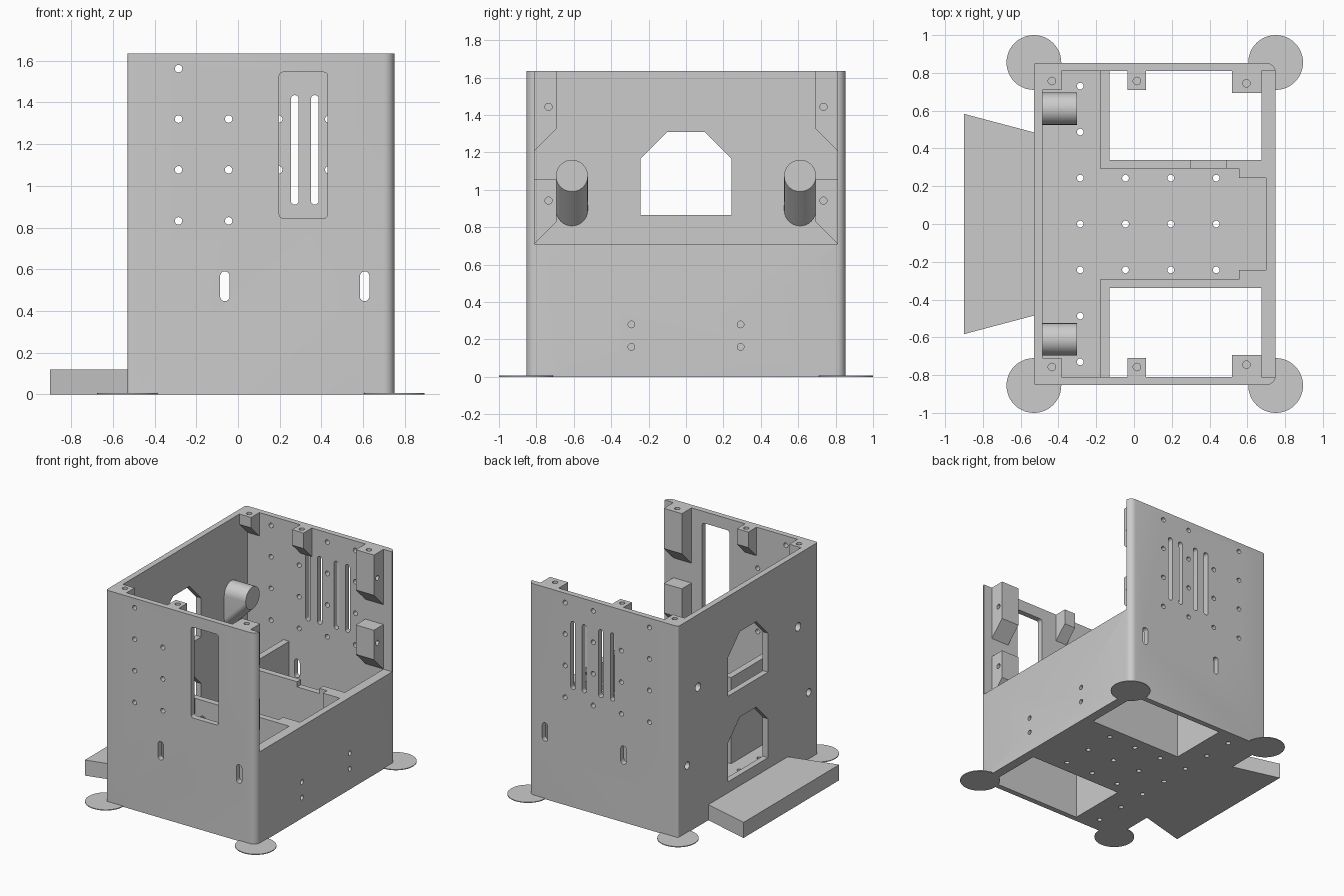
import bpy, bmesh, math
from mathutils import Vector

if "Cube" in bpy.data.objects:
    bpy.data.objects.remove(bpy.data.objects["Cube"])

grey = bpy.data.materials.new("light_grey")
grey.diffuse_color = (0.6, 0.6, 0.6, 1)
grey.use_nodes = True
grey.node_tree.nodes["Principled BSDF"].inputs["Base Color"].default_value = grey.diffuse_color
AX = {'x': lambda u, v, w: (w, u, v), 'y': lambda u, v, w: (u, w, v), 'z': lambda u, v, w: (u, v, w)}
H, IN = 1.635, 0.81          # wall height, inner half depth
LEFT, RIGHT, LOW = -0.485, 0.75, 0.71


def prism(bm, pts, axis, a, b):
    """Extrude a 2D outline along an axis from a to b."""
    f = AX[axis]
    lo = [bm.verts.new(f(u, v, a)) for u, v in pts]
    hi = [bm.verts.new(f(u, v, b)) for u, v in pts]
    n = len(pts)
    faces = [bm.faces.new(lo), bm.faces.new(hi)]
    faces += [bm.faces.new((lo[i], lo[(i + 1) % n], hi[(i + 1) % n], hi[i])) for i in range(n)]
    bmesh.ops.recalc_face_normals(bm, faces=faces)


def rect(u0, u1, v0, v1):
    return [(u0, v0), (u1, v0), (u1, v1), (u0, v1)]


def arc(u, v, r, a0, a1, n):
    return [(u + r * math.cos(math.radians(a0 + (a1 - a0) * i / n)),
             v + r * math.sin(math.radians(a0 + (a1 - a0) * i / n))) for i in range(n + 1)]


def circle(u, v, r, n=24):
    return arc(u, v, r, 0, 360, n)[:-1]


def slot(u, z0, z1, r):
    return arc(u, z1 - r, r, 0, 180, 8) + arc(u, z0 + r, r, 180, 360, 8)


def rounded(u0, u1, v0, v1, r0, r1, n=6):
    """Rectangle with corner radius r0 on the low side and r1 on the high side."""
    return (arc(u1 - r1, v1 - r1, r1, 0, 90, n) + arc(u0 + r0, v1 - r0, r0, 90, 180, n)
            + arc(u0 + r0, v0 + r0, r0, 180, 270, n) + arc(u1 - r1, v0 + r1, r1, 270, 360, n))


def make(name, bm):
    me = bpy.data.meshes.new(name)
    bm.to_mesh(me)
    bm.free()
    ob = bpy.data.objects.new(name, me)
    bpy.context.collection.objects.link(ob)
    me.materials.append(grey)
    return ob


def cut(ob, prisms):
    """Subtract a group of separate prisms from an object."""
    bm = bmesh.new()
    for p in prisms:
        prism(bm, *p)
    cutter = make("cutter", bm)
    cutter.hide_render = True
    mod = ob.modifiers.new("cut", 'BOOLEAN')
    mod.operation, mod.solver, mod.object = 'DIFFERENCE', 'EXACT', cutter
    bpy.context.view_layer.objects.active = ob
    bpy.ops.object.modifier_apply(modifier=mod.name)
    bpy.data.objects.remove(cutter)


def smooth(ob):
    bpy.ops.object.select_all(action='DESELECT')
    ob.select_set(True)
    bpy.context.view_layer.objects.active = ob
    bpy.ops.object.shade_smooth_by_angle(angle=math.radians(30))


def solid(name, *p, cuts=()):
    bm = bmesh.new()
    prism(bm, *p)
    ob = make(name, bm)
    if cuts:
        cut(ob, cuts)
    smooth(ob)
    return ob


# Case: rounded block, hollowed above the low right wall
case = solid("case", rounded(-0.53, RIGHT, -0.853, 0.853, 0.015, 0.05), 'z', 0, H,
             cuts=[(rect(LEFT, 1, -IN, IN), 'z', LOW, 2)])

# T-shaped lower bay and two open wells through the floor
half = [(LEFT, -IN), (-0.18, -IN), (-0.18, -0.293), (0.555, -0.293), (0.555, -0.243), (0.70, -0.243)]
bay = half + [(x, -y) for x, y in reversed(half)]
cut(case, [(bay, 'z', 0.045, 0.8)]
    + [(rect(-0.13, 0.675, *sorted((s * 0.34, s * IN))), 'z', -0.1, 0.8) for s in (-1, 1)])

# Wall openings, slots and screw holes
cols = (-0.285, -0.045, 0.195, 0.435)
rows = (0.832, 1.077, 1.32, 1.562)
cuts = [(rect(0.3, 0.49, 0.28, 0.36), 'z', 0.67, 0.8),
        (rounded(0.197, 0.43, 0.845, 1.545, 0.02, 0.02, 4), 'y', -1, -0.7)]
for x in (-0.063, 0.607):
    cuts.append((slot(x, 0.447, 0.59, 0.023), 'y', -1, 1))
for x in (0.03, 0.13, 0.272, 0.368):
    cuts.append((slot(x, 0.91, 1.435, 0.019), 'y', 0.7, 1))
for i, x in enumerate(cols):
    for j, z in enumerate(rows):
        if j < 3 or i != 1:
            cuts.append((circle(x, z, 0.018, 16), 'y', 0.7, 1))
            if i < 2:
                cuts.append((circle(x, z, 0.018, 16), 'y', -1, -0.7))
    for y in (-0.243, 0, 0.243) + ((-0.73, -0.487, 0.487, 0.73) if i == 0 else ()):
        cuts.append((circle(x, y, 0.018, 16), 'z', -0.1, 0.2))
for dz in (0, -0.66):
    win = [(-0.243, 0.865), (0.243, 0.865), (0.243, 1.165), (0.1, 1.31), (-0.1, 1.31), (-0.243, 1.165)]
    cuts.append(([(y, z + dz) for y, z in win], 'x', -0.6, -0.45))
for s in (-1, 1):
    cuts.append((circle(s * 0.61, 1.075, 0.032), 'x', -0.6, -0.45))
    cuts.append((circle(s * 0.74, 0.52, 0.028), 'x', -0.6, -0.45))
    for z in (0.16, 0.28):
        cuts.append((circle(s * 0.292, z, 0.018, 16), 'x', 0.6, 0.9))
cut(case, cuts)
smooth(case)


def boss(name, s, x0, x1, depth, top, mid, cuts):
    """Screw block on a side wall with a 45 degree underside."""
    y = IN - depth
    pts = [(s * IN, top), (s * y, top), (s * y, mid), (s * IN, mid - depth)]
    solid(name, pts, 'x', x0, x1, cuts=cuts)


for s, side in ((-1, "front"), (1, "back")):
    # Screw blocks along the rim
    boss(side + "_corner_boss", s, LEFT, -0.385, 0.1, H, H - 0.08,
         [(circle(-0.435, s * 0.757, 0.02, 16), 'z', H - 0.09, 2)])
    boss(side + "_middle_boss", s, -0.035, 0.063, 0.1, H, H - 0.12,
         [(circle(0.015, s * 0.757, 0.02, 16), 'z', H - 0.1, 2)])
    # Screw blocks for the missing upper right panel
    boss(side + "_upper_panel_boss", s, 0.52, 0.675, 0.117, H, 1.325,
         [(circle(0.595, s * 0.745, 0.02, 16), 'z', H - 0.1, 2),
          (circle(s * 0.735, 1.443, 0.019, 16), 'x', 0.58, 1)])
    boss(side + "_lower_panel_boss", s, 0.52, 0.675, 0.117, 1.055, 0.828,
         [(circle(s * 0.735, 0.942, 0.019, 16), 'x', 0.58, 1)])

    # Round post on the left wall, leaning out at 45 degrees underneath
    bm = bmesh.new()
    pts = circle(s * 0.61, 1.075, 0.085, 48)
    for x, dz in ((LEFT, 0), (LEFT, -0.183), (-0.302, 0)):
        for y, z in pts:
            bm.verts.new(Vector((x, y, z + dz)))
    res = bmesh.ops.convex_hull(bm, input=bm.verts)
    junk = {g for g in res["geom_interior"] + res["geom_unused"] if isinstance(g, bmesh.types.BMVert)}
    bmesh.ops.delete(bm, geom=list(junk), context='VERTS')
    bmesh.ops.recalc_face_normals(bm, faces=bm.faces)
    post = make(side + "_post", bm)
    cut(post, [(circle(s * 0.61, 1.075, 0.032), 'x', -0.6, -0.36)])
    smooth(post)

    # Thin round pads under the corners
    for x, end in ((-0.53, "left"), (RIGHT, "right")):
        solid(side + "_" + end + "_pad", circle(x, s * 0.855, 0.145, 48), 'z', 0, 0.006)

# Flared step outside the left wall
solid("step", [(-0.9, -0.583), (-0.53, -0.485), (-0.53, 0.485), (-0.9, 0.583)], 'z', 0, 0.12)
